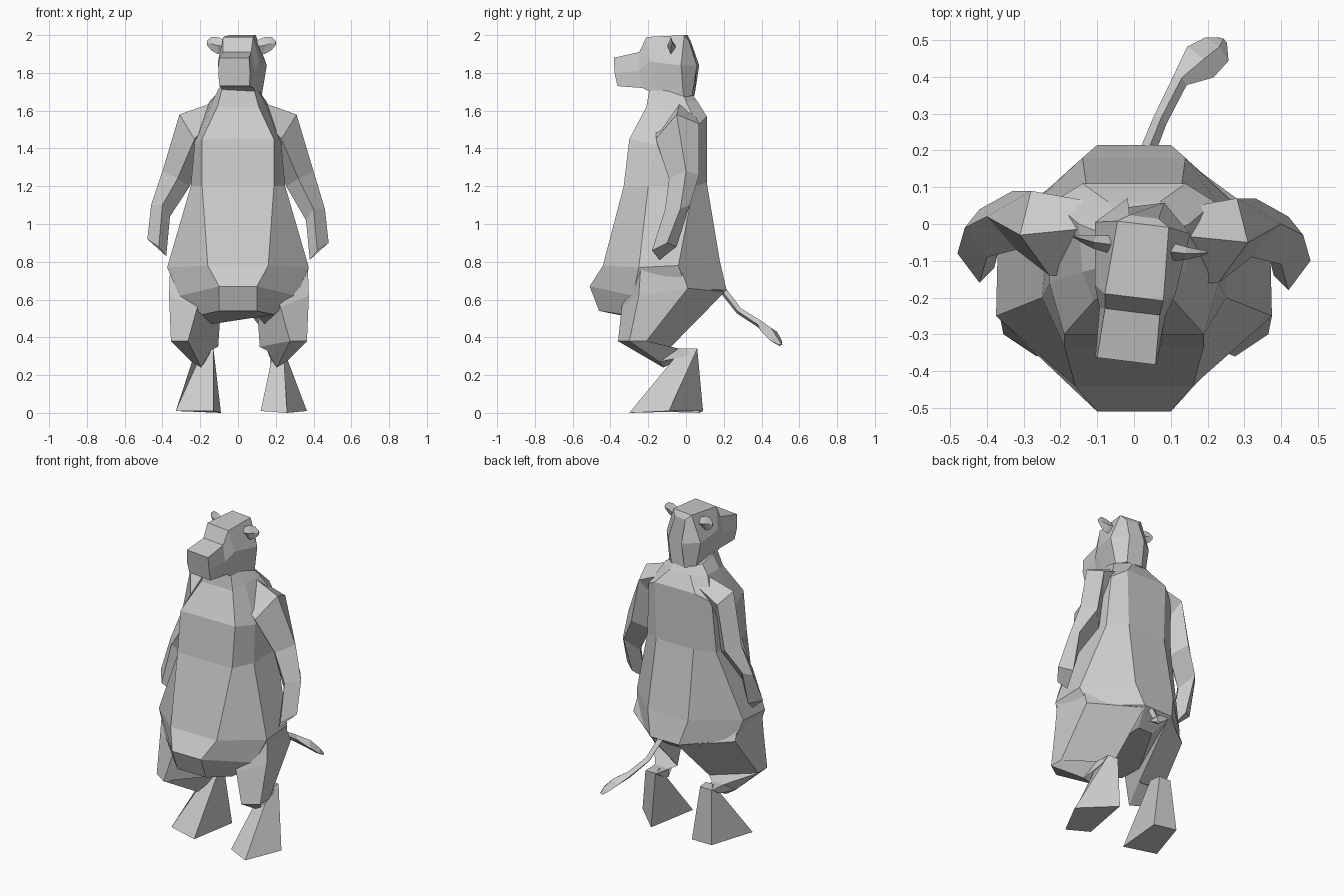
import bpy, bmesh, math
from mathutils import Vector, Matrix


def loft(name, rings):
    """Skin a list of equal-length point rings, closing both ends."""
    bm = bmesh.new()
    vr = [[bm.verts.new(p) for p in r] for r in rings]
    n = len(vr[0])
    for a, b in zip(vr, vr[1:]):
        for i in range(n):
            j = (i + 1) % n
            bm.faces.new((a[i], a[j], b[j], b[i]))
    bm.faces.new(vr[0])
    bm.faces.new(vr[-1])
    bmesh.ops.recalc_face_normals(bm, faces=bm.faces)
    me = bpy.data.meshes.new(name)
    bm.to_mesh(me)
    bm.free()
    ob = bpy.data.objects.new(name, me)
    bpy.context.collection.objects.link(ob)
    return ob


def mirrored(half):
    """Half ring on +x -> full symmetric ring."""
    return list(half) + [(-x, y, z) for x, y, z in reversed(half)]


def tube(name, path, sides):
    """Path entries: centre, half width, half height; rings face along the path."""
    rings = []
    pts = [Vector(p[0]) for p in path]
    for k, (c, w, h) in enumerate(path):
        d = (pts[min(k + 1, len(pts) - 1)] - pts[max(k - 1, 0)]).normalized()
        u = d.cross(Vector((0, 0, 1))).normalized()
        v = d.cross(u)
        ang = [2 * math.pi * i / sides for i in range(sides)]
        rings.append([pts[k] + u * w * math.cos(a) + v * h * math.sin(a) for a in ang])
    return loft(name, rings)


# Torso: front, front side, back side, back of each ring
loft("torso", [mirrored(r) for r in (
    [(.08, -.19, 1.73), (.10, -.12, 1.72), (.10, -.02, 1.70), (.06, .03, 1.69)],
    [(.11, -.21, 1.62), (.14, -.13, 1.64), (.15, .00, 1.65), (.07, .06, 1.65)],
    [(.19, -.30, 1.45), (.23, -.16, 1.42), (.22, .06, 1.52), (.14, .11, 1.57)],
    [(.19, -.33, 1.20), (.25, -.20, 1.20), (.24, .04, 1.20), (.13, .11, 1.22)],
    [(.16, -.44, .78), (.375, -.25, .77), (.37, -.04, .78), (.14, .18, .80)],
    [(.10, -.51, .67), (.31, -.28, .62), (.34, .00, .66), (.10, .215, .65)],
    [(.10, -.46, .54), (.19, -.33, .52), (.14, -.12, .47), (.05, .10, .57)],
)])

# Legs: thigh, knee, folded shank
for s, side in ((1, "right"), (-1, "left")):
    loft(side + "_leg", [[(s * x + .005, y, z) for x, y, z in r] for r in (
        [(.365, -.24, .765), (.14, -.30, .72), (.08, .17, .70), (.345, -.03, .77)],
        [(.37, -.25, .62), (.22, -.34, .56), (.09, .205, .64), (.355, .01, .66)],
        [(.36, -.30, .38), (.27, -.36, .38), (.11, -.08, .35), (.36, -.21, .38)],
        [(.25, -.14, .27), (.20, -.12, .24), (.15, -.05, .33), (.24, -.04, .34)],
        [(.24, .00, .30), (.16, .00, .30), (.16, .06, .34), (.23, .06, .34)],
    )])

# Flared hooves
loft("right_hoof", [
    [(.24, -.02, .34), (.19, -.01, .34), (.17, .06, .34), (.24, .06, .34)],
    [(.26, -.30, .00), (.12, -.24, .01), (.18, .09, .01), (.365, -.09, .01)]])
loft("left_hoof", [
    [(-.18, -.01, .34), (-.13, -.01, .34), (-.14, .06, .34), (-.22, .06, .34)],
    [(-.33, -.19, .01), (-.13, -.25, .01), (-.09, .07, .00), (-.24, .09, .01)]])

# Arms: outer, front, inner, back of each ring
for s, side in ((1, "right"), (-1, "left")):
    dy, dz = (0, 0) if s > 0 else (.02, .02)
    loft(side + "_arm", [[(s * x, y + dy, z + (dz if z < 1.2 else 0)) for x, y, z in r] for r in (
        [(.11, -.03, 1.65), (.14, -.16, 1.55), (.14, -.02, 1.40), (.11, .04, 1.60)],
        [(.31, -.05, 1.58), (.23, -.16, 1.45), (.20, -.04, 1.36), (.28, .07, 1.53)],
        [(.40, .00, 1.28), (.32, -.09, 1.24), (.255, -.01, 1.20), (.33, .07, 1.26)],
        [(.46, -.03, 1.08), (.40, -.11, 1.08), (.36, -.06, 1.02), (.42, .02, 1.10)],
        [(.48, -.10, .90), (.42, -.18, .86), (.38, -.14, .81), (.41, -.05, .88)],
    )])

# Head: slightly turned, rings run from the muzzle to the back of the skull
turn = (Matrix.Translation((.015, -.08, 0)) @ Matrix.Rotation(math.radians(-7), 4, 'Z')
        @ Matrix.Translation((0, .08, 0)))
head = loft("head", [mirrored(r) for r in (
    [(.08, -.375, 1.88), (.085, -.37, 1.80), (.08, -.355, 1.73)],
    [(.075, -.24, 1.91), (.09, -.24, 1.81), (.085, -.22, 1.72)],
    [(.08, -.20, 1.99), (.11, -.18, 1.86), (.09, -.16, 1.69)],
    [(.07, .00, 2.00), (.13, -.01, 1.84), (.10, .00, 1.67)],
    [(.04, .02, 1.97), (.05, .065, 1.84), (.05, .04, 1.68)],
)])
head.data.transform(turn)

# Ears
for s, side in ((1, "right"), (-1, "left")):
    ear = loft(side + "_ear", [
        [(s * x, y, z + h), (s * x, y + d, z), (s * x, y, z - h), (s * x, y - d, z)]
        for x, y, z, h, d in ((.08, -.065, 1.94, .03, .025), (.125, -.065, 1.945, .045, .018),
                              (.16, -.06, 1.955, .036, .010), (.183, -.055, 1.958, .012, .004))])
    ear.data.transform(turn)

# Tail with a tuft
tube("tail", [
    ((.03, .18, .67), .022, .02),
    ((.07, .28, .54), .02, .018),
    ((.125, .39, .47), .022, .02),
    ((.18, .44, .43), .055, .025),
    ((.225, .475, .385), .045, .018),
    ((.24, .50, .36), .015, .008),
], 4)
